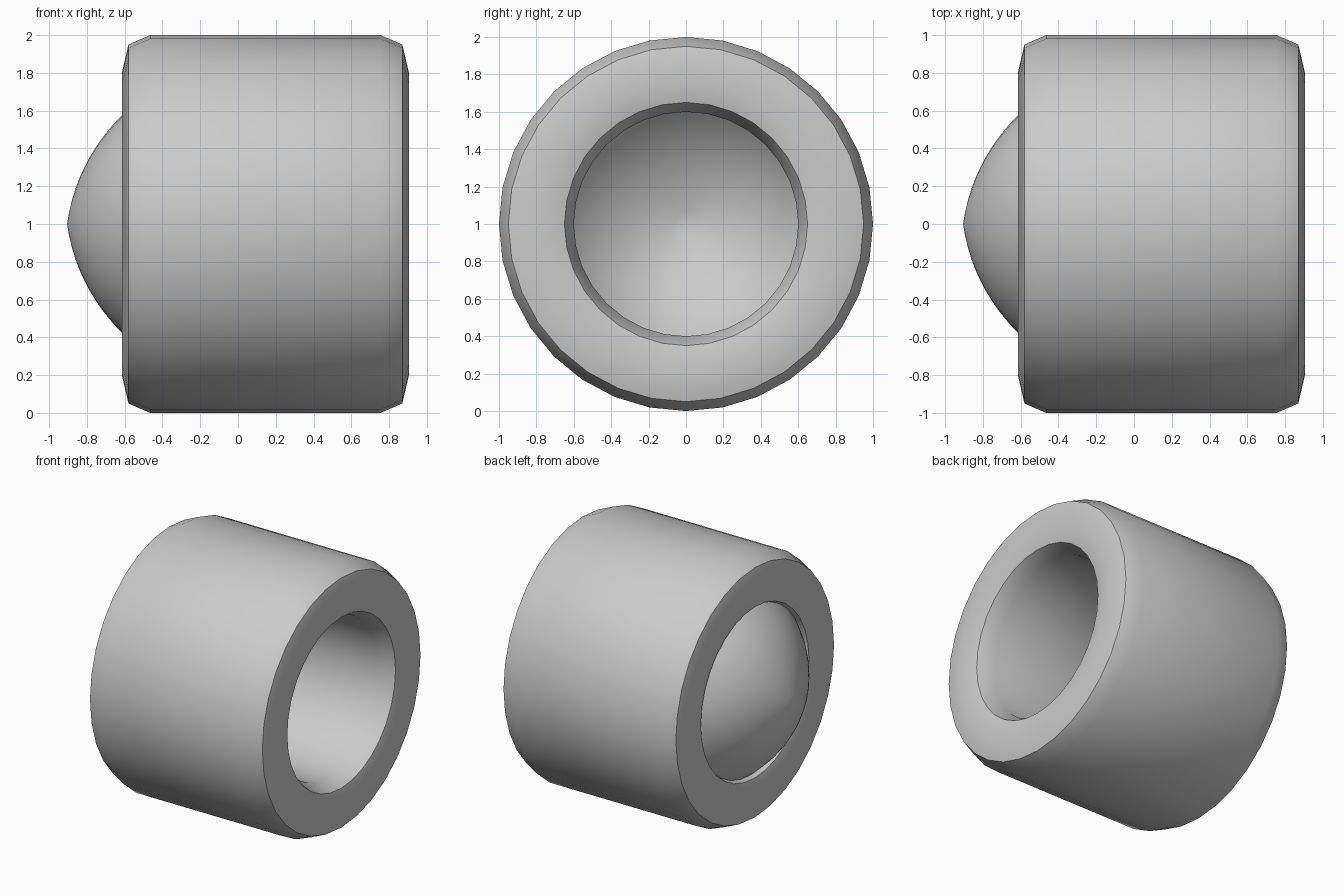
import bpy
import bmesh
from math import sin, cos, tau, radians

SIDES = 32

default = bpy.data.objects.get("Cube")
if default:
    bpy.data.objects.remove(default, do_unlink=True)

grey = bpy.data.materials.new("plain_grey")
grey.use_nodes = True
COLOUR = (0.6, 0.6, 0.6, 1)
grey.diffuse_color = COLOUR
grey.node_tree.nodes["Principled BSDF"].inputs["Base Color"].default_value = COLOUR


def lathe(name, profile, closed):
    """Turn a profile of (x, radius) points around the x axis."""
    bm = bmesh.new()
    rings = []
    for x, r in profile:
        count = SIDES if r > 0 else 1
        rings.append([bm.verts.new((x, r * sin(tau * i / SIDES), 1 + r * cos(tau * i / SIDES)))
                      for i in range(count)])
    following = rings[1:] + (rings[:1] if closed else [])
    for a, b in zip(rings, following):
        for i in range(SIDES):
            j = (i + 1) % SIDES
            if len(a) == 1:
                bm.faces.new((a[0], b[j], b[i]))
            else:
                bm.faces.new((a[i], a[j], b[j], b[i]))
    bmesh.ops.recalc_face_normals(bm, faces=bm.faces)
    mesh = bpy.data.meshes.new(name)
    bm.to_mesh(mesh)
    bm.free()
    mesh.materials.append(grey)
    obj = bpy.data.objects.new(name, mesh)
    bpy.context.collection.objects.link(obj)
    bpy.ops.object.select_all(action='DESELECT')
    obj.select_set(True)
    bpy.context.view_layer.objects.active = obj
    bpy.ops.object.shade_smooth_by_angle(angle=radians(30))
    return obj


# Thick tube with rounded rims: one quarter rim, mirrored to both ends and both walls
centre, half, wall = 0.145, 0.76, 0.8
rim = [(half - 0.15, 0.2), (half - 0.035, 0.15), (half, 0)]
right = [(x, r) for x, r in rim] + [(x, -r) for x, r in reversed(rim[:-1])]
left = [(-x, r) for x, r in reversed(right)]
lathe("tube_body", [(centre + x, wall + r) for x, r in right + left], True)

# Thin pointed dome closing the left-hand end in the drawing plane, swept as an arc
TIP, START, END, STEPS = -0.905, radians(82), radians(39), 12
dome = []
for k in range(STEPS + 1):
    a = START + (END - START) * k / STEPS
    dome.append((TIP + sin(START) - sin(a), cos(a) - cos(START)))
lathe("pointed_dome", dome, False)
